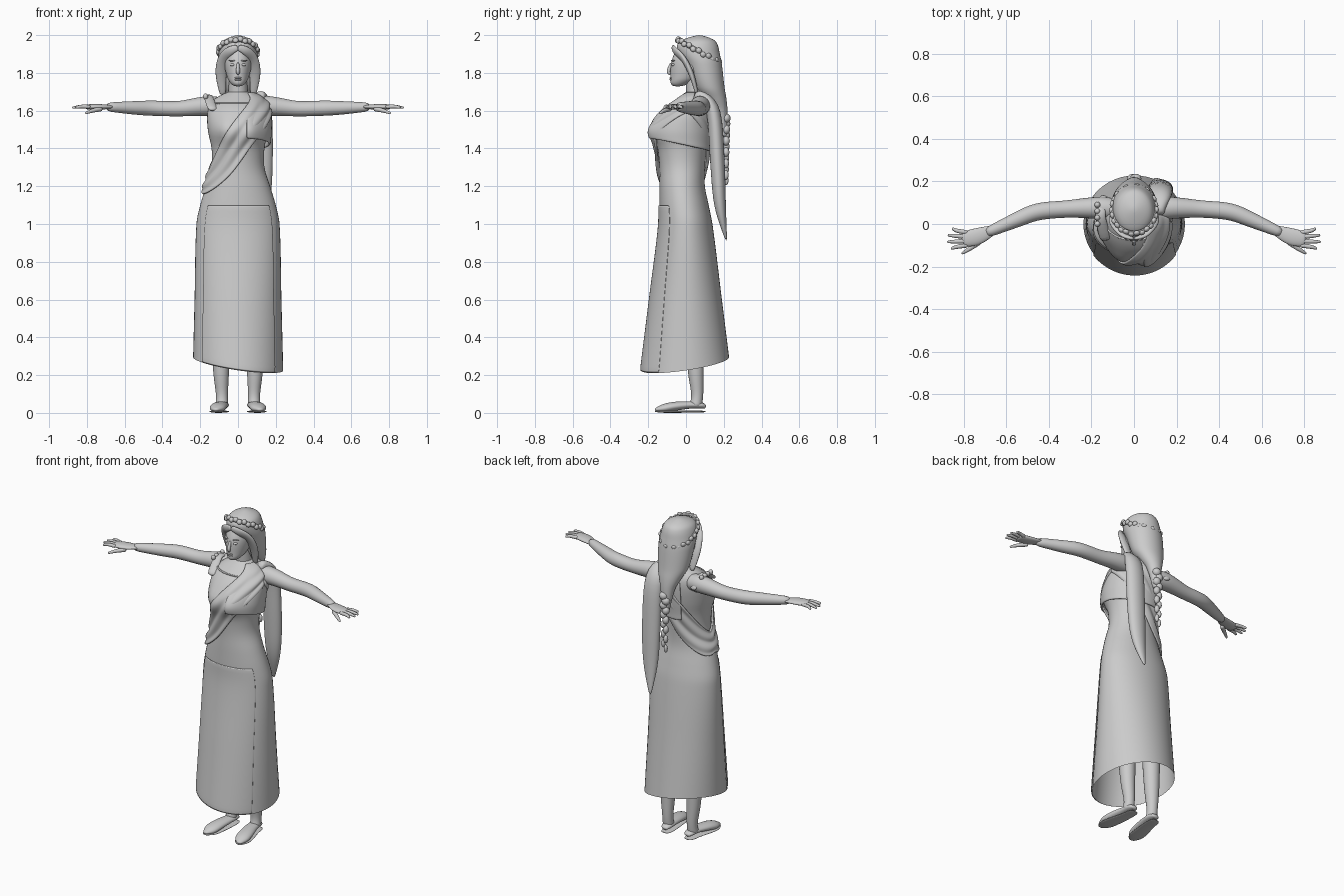
import bpy, bmesh
from math import sin, cos, pi, radians, exp
from mathutils import Vector, Matrix

cube = bpy.data.objects.get("Cube")
if cube:
    bpy.data.objects.remove(cube)

shade = (0.6, 0.6, 0.6, 1)
grey = bpy.data.materials.new("plain grey")
grey.use_nodes = True
grey.diffuse_color = shade
grey.node_tree.nodes["Principled BSDF"].inputs["Base Color"].default_value = shade


def finish(name, bm, smooth=True, thickness=0):
    bmesh.ops.recalc_face_normals(bm, faces=bm.faces)
    mesh = bpy.data.meshes.new(name)
    bm.to_mesh(mesh)
    bm.free()
    mesh.materials.append(grey)
    mesh.shade_smooth()
    obj = bpy.data.objects.new(name, mesh)
    bpy.context.collection.objects.link(obj)
    if thickness:
        solid = obj.modifiers.new("thickness", 'SOLIDIFY')
        solid.thickness, solid.offset = thickness, 0
    if smooth:
        obj.modifiers.new("smooth", 'SUBSURF').levels = 1


def sample(keys, u):
    """Smoothly interpolate rows whose first column is the parameter."""
    u = min(max(u, keys[0][0]), keys[-1][0])
    i = max(k for k in range(len(keys) - 1) if keys[k][0] <= u)
    start, end = keys[i], keys[i + 1]
    before, after = keys[max(i - 1, 0)], keys[min(i + 2, len(keys) - 1)]
    span = end[0] - start[0]
    t = (u - start[0]) / span
    ease = t * t * (3 - 2 * t)
    result = []
    for a, b, p, n in list(zip(start, end, before, after))[1:]:
        slope_in = (b - p) / (end[0] - before[0]) * span
        slope_out = (n - a) / (after[0] - start[0]) * span
        result.append(a + (b - a) * ease + slope_in * t * (1 - t) ** 2 - slope_out * t * t * (1 - t))
    return result


def grid(name, rows, closed=False, caps=False, **options):
    bm = bmesh.new()
    verts = [[bm.verts.new(point) for point in row] for row in rows]
    count = len(verts[0])
    for low, high in zip(verts, verts[1:]):
        for j in range(count if closed else count - 1):
            k = (j + 1) % count
            bm.faces.new((low[j], low[k], high[k], high[j]))
    if caps:
        bm.faces.new(verts[0])
        bm.faces.new(verts[-1])
    finish(name, bm, **options)


def circle(count):
    return [2 * pi * j / count for j in range(count)]


def tube(name, points, flat=1, ref=(0, 0, 1), mirror=False, steps=3):
    """Elliptical tube through rows of x, y, z and half width."""
    keys = [(i, *point) for i, point in enumerate(points)]
    for prefix, flip in (("left_", 1), ("right_", -1)) if mirror else (("", 1),):
        rows = []
        for i in range((len(points) - 1) * steps + 1):
            u = i / steps
            *centre, width = sample(keys, u)
            ahead, behind = sample(keys, u + .1), sample(keys, u - .1)
            along = (Vector(ahead[:3]) - Vector(behind[:3])).normalized()
            side = along.cross(Vector(ref)).normalized()
            up = side.cross(along) * flat
            ring = [Vector(centre) + (side * cos(a) + up * sin(a)) * width for a in circle(12)]
            rows.append([(p.x * flip, p.y, p.z) for p in ring])
        grid(prefix + name, rows, closed=True, caps=True)


def stack(name, keys, count=24):
    """Loft of level ellipses: z, y centre, x radius, y radius."""
    rows = []
    for i in range(count + 1):
        z = keys[0][0] + (keys[-1][0] - keys[0][0]) * i / count
        y, wide, deep = sample(keys, z)
        rows.append([(wide * cos(a), y + deep * sin(a), z) for a in circle(28)])
    grid(name, rows, closed=True, caps=True)


def blobs(name, items, frame=Matrix()):
    """Ellipsoids, each with a place, radii and turn about z."""
    bm = bmesh.new()
    for place, size, turn in items:
        matrix = frame @ Matrix.Translation(place) @ Matrix.Rotation(turn, 4, 'Z') @ Matrix.Diagonal((*size, 1))
        bmesh.ops.create_uvsphere(bm, u_segments=12, v_segments=8, radius=1, matrix=matrix)
    finish(name, bm, smooth=False)


# Dress: level ellipses with a bust and a sloping hem
BODY = [(.2, 0, .24, .24), (.6, 0, .23, .19), (1, 0, .22, .14), (1.1, -.01, .2, .13),
        (1.2, -.02, .17, .12), (1.3, -.02, .14, .12), (1.4, -.02, .14, .13), (1.5, -.02, .16, .15),
        (1.6, .01, .16, .13), (1.66, .04, .13, .09), (1.7, .05, .05, .05)]
TOP = BODY[-1][0]


def surface(angle, z, offset=0):
    y, wide, deep = sample(BODY, z)
    x = (wide + offset) * cos(angle)
    y += (deep + offset) * sin(angle)
    if sin(angle) < 0:
        y -= .02 * exp(-((abs(x) - .07) / .05) ** 2 - ((z - 1.5) / .06) ** 2)
    return (x, y, z)


def hem(angle):
    return .26 + .035 * (sin(angle) - cos(angle))


grid("dress", [[surface(a, hem(a) + (TOP - hem(a)) * i / 60) for a in circle(48)] for i in range(61)],
     closed=True, smooth=False)


def band(name, first, last, edges, offset, folds=0, flare=0, thickness=.012, columns=48, across=14):
    """Cloth strip on the body, from an upper to a lower edge."""
    rows = []
    for i in range(columns + 1):
        angle = radians(first + (last - first) * i / columns)
        high, low = edges(angle)
        row = []
        for j in range(across + 1):
            s = j / across
            lift = offset + flare * s * s + folds * sin(s * 5 * pi + angle)
            row.append(surface(angle, min(TOP, high + (low - high) * s), lift))
        rows.append(row)
    grid(name, rows, thickness=thickness)


def sash_edges(angle):
    middle = 1.44 + .21 * cos(angle)
    half = .06 + .07 * abs(sin(angle))
    return min(middle + half, TOP - .005), middle - half


band("skirt_front_panel", -142, -36, lambda a: (1.1, hem(a)), .005, thickness=.004)
band("overfold", -75, 110, lambda a: (1.63, 1.42 - .035 * sin(a)), .006, flare=.018)
band("sash", -360, 0, sash_edges, .012, folds=.005)
tube("sash_tail", [(.1, .04, 1.67, .05), (.12, .14, 1.62, .06), (.125, .165, 1.35, .062),
                   (.12, .18, 1.1, .05), (.1, .214, .91, .006)], flat=.65, ref=(0, 1, 0))

# Neckline edge and gathered strap on the right shoulder
tube("neckline", [(*surface(radians(d), 1.64), .005) for d in range(-165, -44, 15)])
tube("shoulder_strap", [(-.13, -.08, 1.6, .03), (-.16, .05, 1.68, .025), (-.13, .13, 1.6, .03)], flat=.45)
blobs("strap_frill", [((-.172, .03 * i, 1.675), (.014, .014, .016), 0) for i in range(4)])

# Arms and hands
tube("arm", [(.08, .07, 1.62, .05), (.15, .075, 1.625, .055), (.22, .075, 1.62, .05), (.32, .07, 1.61, .042),
             (.45, .058, 1.613, .042), (.55, .02, 1.615, .037), (.7, -.045, 1.62, .024)], mirror=True)
tube("palm", [(.66, -.027, 1.62, .024), (.74, -.06, 1.62, .042), (.81, -.073, 1.62, .035)], flat=.38, mirror=True)
for i, finger in enumerate(("little", "ring", "middle", "index")):
    reach = .88 - .01 * (i - 1.6) ** 2
    tube(finger + "_finger", [(.78, -.04 - .02 * i, 1.62, .011), (.83, -.032 - .025 * i, 1.622, .01),
                              (reach, -.02 - .032 * i, 1.615, .006)], mirror=True)
tube("thumb", [(.72, -.08, 1.61, .014), (.77, -.115, 1.6, .011), (.81, -.14, 1.585, .006)], mirror=True)

# Legs and shoes
tube("leg", [(.09, .04, .6, .06), (.09, .05, .25, .046), (.085, .06, .1, .033), (.085, .05, .03, .035)],
     ref=(0, 1, 0), mirror=True)
shoe = [(.08, .105, .03, .016), (.08, .08, .04, .032), (.085, .02, .042, .037), (.1, -.06, .035, .045),
        (.11, -.12, .024, .042), (.12, -.165, .016, .012)]
tube("shoe", shoe, flat=.55, mirror=True)
tube("sole", [(x, y, .007, w + .002) for x, y, z, w in shoe], flat=.15, mirror=True)

# Neck, head and face
stack("neck", [(1.63, .06, .055, .055), (1.8, .045, .046, .05)])
stack("head", [(1.728, -.045, .018, .02), (1.74, -.035, .035, .045), (1.77, -.01, .055, .072),
               (1.86, .03, .076, .108), (1.95, .05, .07, .09)])
tube("nose", [(0, -.076, 1.855, .007), (0, -.093, 1.807, .011), (0, -.08, 1.795, .007)], ref=(0, 1, 0))
for side, s in (("left", 1), ("right", -1)):
    blobs(side + "_eye", [((s * .031, -.069, 1.843), (.013, .008, .007), s * .4)])
    blobs(side + "_eyebrow", [((s * .033, -.07, 1.865), (.02, .006, .004), s * .5)])
    blobs(side + "_ear", [((s * .075, .03, 1.82), (.01, .017, .028), 0)])
blobs("lips", [((0, -.078, z), (.018, .009, .006), 0) for z in (1.764, 1.773)])

# Hair: crown, swept side locks and braid
stack("hair", [(1.46, .2, .02, .02), (1.6, .18, .045, .04), (1.66, .155, .07, .06), (1.72, .125, .095, .08),
               (1.85, .09, .108, .1), (1.9, .07, .104, .11), (1.95, .06, .092, .108),
               (1.98, .066, .068, .078), (2, .07, .01, .01)], count=36)
tube("side_lock", [(0, -.07, 1.935, .016), (.045, -.055, 1.915, .025), (.08, -.01, 1.87, .03),
                   (.09, .03, 1.79, .03), (.08, .06, 1.68, .016)], flat=.5, ref=(0, 1, 0), mirror=True)
blobs("braid", [((.008 * (-1) ** i, .212, 1.56 - .03 * i), (.027 - .0015 * i, .024 - .001 * i, .025), 0)
                for i in range(12)])

# Garland round the head, higher at the front
tilt = Matrix.Translation((0, .066, 1.915)) @ Matrix.Rotation(radians(-29), 4, 'X')
ring = circle(26)
blobs("garland", [((.106 * cos(a), .128 * sin(a), .004 * (-1) ** i), (.011, .016, .015), a)
                  for i, a in enumerate(ring)], tilt)
grid("headband", [[tilt @ Vector((.1 * cos(a), .122 * sin(a), h)) for a in ring] for h in (-.013, .013)],
     closed=True, thickness=.012)
